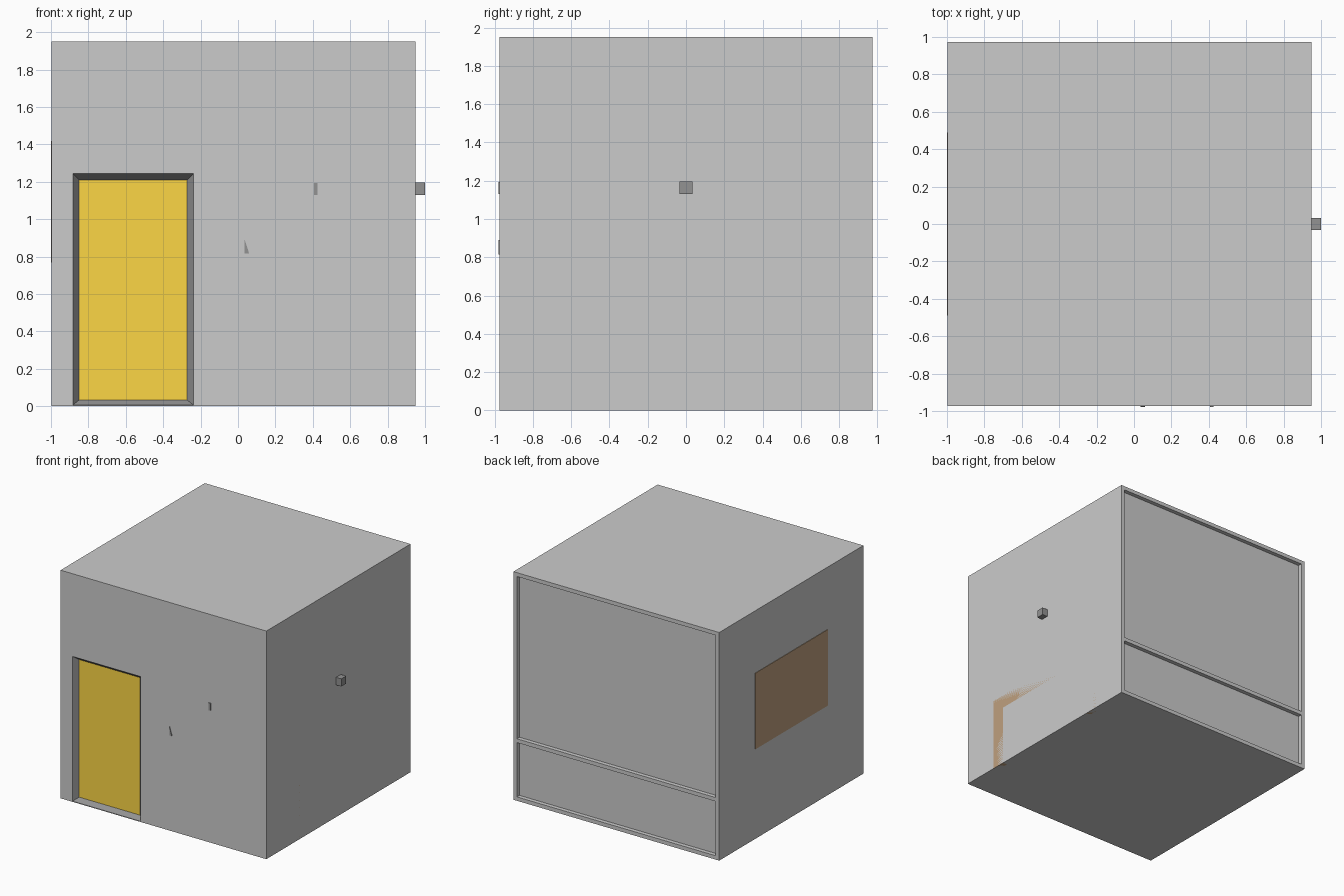
import bpy, bmesh

if "Cube" in bpy.data.objects:
    bpy.data.objects.remove(bpy.data.objects["Cube"])

X0, X1, Y, TOP = -0.996, 0.95, 0.974, 1.95
RIM, DEPTH = 0.033, 0.035


def material(name, rgb):
    m = bpy.data.materials.new(name)
    m.diffuse_color = (*rgb, 1)
    m.use_nodes = True
    m.node_tree.nodes["Principled BSDF"].inputs["Base Color"].default_value = m.diffuse_color
    return m


dark = material("dark_metal", (0.29, 0.29, 0.29))
orange = material("orange_paint", (0.98, 0.67, 0.06))
brown = material("brown_wood", (0.52, 0.35, 0.21))


def make(name, bm, mat=None):
    me = bpy.data.meshes.new(name)
    bmesh.ops.recalc_face_normals(bm, faces=bm.faces)
    bm.to_mesh(me)
    bm.free()
    ob = bpy.data.objects.new(name, me)
    bpy.context.collection.objects.link(ob)
    if mat:
        me.materials.append(mat)
    return ob


def box(name, lo, hi, mat=None):
    bm = bmesh.new()
    for v in bmesh.ops.create_cube(bm, size=1)["verts"]:
        v.co = [(a + b) / 2 + c * (b - a) for a, b, c in zip(lo, hi, v.co)]
    return make(name, bm, mat)


# Room block with a door opening and two sunken back panels
room = box("room", (X0, -Y, 0), (X1, Y, TOP))


def cut(name, lo, hi):
    c = box(name, lo, hi)
    c.hide_render = True
    c.display_type = 'WIRE'
    mod = room.modifiers.new(name, 'BOOLEAN')
    mod.operation = 'DIFFERENCE'
    mod.solver = 'EXACT'
    mod.object = c


DX0, DX1, DZ0, DZ1 = -0.883, -0.238, 0.006, 1.243
cut("door_cutter", (DX0, -Y - 0.1, DZ0), (DX1, -Y + 0.06, DZ1))
for label, z0, z1 in (("lower", RIM, 0.497), ("upper", 0.53, TOP - RIM)):
    cut(f"{label}_panel_cutter", (X0 + RIM, Y - DEPTH, z0),
        (X1 - RIM, Y + 0.1, z1))

# Door frame: sloped reveal from the wall face in to the door
bm = bmesh.new()
rings = []
for inset, y in ((0, -Y), (0.034, -Y + 0.042), (0, -Y + 0.06)):
    a, b, c, d = DX0 + inset, DX1 - inset, DZ0 + inset * 0.8, DZ1 - inset
    rings.append([bm.verts.new(p) for p in
                  ((a, y, c), (b, y, c), (b, y, d), (a, y, d))])
for k in range(3):
    r, s = rings[k], rings[(k + 1) % 3]
    for i in range(4):
        j = (i + 1) % 4
        bm.faces.new((r[i], r[j], s[j], s[i]))
make("door_frame", bm, dark)

# Door leaf at the back of the opening
box("door", (DX0 + 0.03, -Y + 0.042, DZ0 + 0.025),
    (DX1 - 0.03, -Y + 0.06, DZ1 - 0.03), orange)

# Picture board on the left wall
box("wall_board", (-1.0, -0.488, 0.768), (-0.985, 0.488, 1.418), brown)

# Knob on the right wall and a small fitting on the front
box("side_knob", (X1 - 0.01, -0.033, 1.13), (1.0, 0.033, 1.195), dark)
box("front_fitting", (0.406, -Y - 0.005, 1.13), (0.426, -Y + 0.01, 1.193), dark)

# Triangular wedge poking through the front wall
bm = bmesh.new()
f = bm.faces.new([bm.verts.new((x, -Y + 0.01, z))
                  for x, z in ((0.036, 0.89), (0.036, 0.815), (0.06, 0.815))])
ext = bmesh.ops.extrude_face_region(bm, geom=[f])["geom"]
bmesh.ops.translate(bm, vec=(0, -0.015, 0),
                    verts=[v for v in ext if isinstance(v, bmesh.types.BMVert)])
make("front_wedge", bm, dark)

# Table end that sits flush with the right wall
box("table_top", (X1 - 0.04, -0.647, 0.52), (X1, 0.647, 0.635), brown)
for side, y in (("front", -0.587), ("back", 0.587)):
    box(f"table_{side}_leg", (X1 - 0.04, y - 0.06, 0), (X1, y + 0.06, 0.52), brown)
